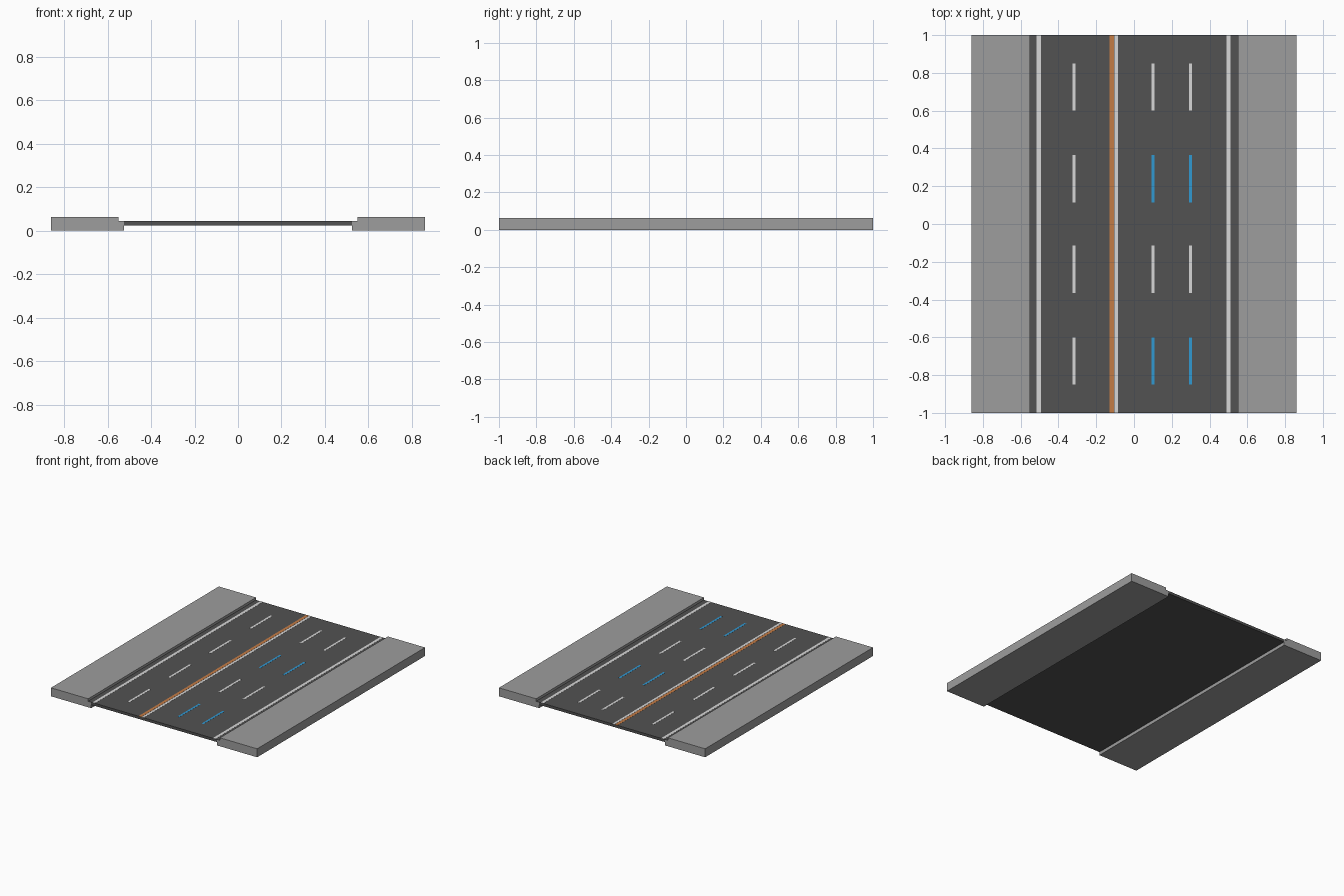
import bpy, bmesh

if "Cube" in bpy.data.objects:
    bpy.data.objects.remove(bpy.data.objects["Cube"])


def material(name, rgb):
    m = bpy.data.materials.new(name)
    m.diffuse_color = (*rgb, 1.0)
    m.use_nodes = True
    m.node_tree.nodes["Principled BSDF"].inputs["Base Color"].default_value = m.diffuse_color
    return m


CONCRETE = material("concrete grey", (0.34, 0.34, 0.34))
ASPHALT = material("asphalt grey", (0.085, 0.085, 0.085))
WHITE = material("marking white", (0.68, 0.68, 0.68))
ORANGE = material("marking orange", (0.55, 0.20, 0.06))
BLUE = material("marking blue", (0.03, 0.32, 0.65))


def extrude_profile(name, points, y0, y1, mat):
    """Closed x/z profile extruded along the road direction."""
    bm = bmesh.new()
    face = bm.faces.new([bm.verts.new((x, y0, z)) for x, z in points])
    out = bmesh.ops.extrude_face_region(bm, geom=[face])
    verts = [v for v in out["geom"] if isinstance(v, bmesh.types.BMVert)]
    bmesh.ops.translate(bm, verts=verts, vec=(0, y1 - y0, 0))
    bmesh.ops.recalc_face_normals(bm, faces=bm.faces[:])
    mesh = bpy.data.meshes.new(name)
    bm.to_mesh(mesh)
    bm.free()
    mesh.materials.append(mat)
    obj = bpy.data.objects.new(name, mesh)
    bpy.context.collection.objects.link(obj)
    return obj


TOP = 0.045      # road surface
LEDGE = 0.0437   # sidewalk ledge carrying the road edge
WALK = 0.064     # sidewalk surface

# Sidewalks, stepped on the road side
for side, label in ((-1, "left"), (1, "right")):
    profile = [(0.86, 0), (0.86, WALK), (0.55, WALK),
               (0.55, LEDGE), (0.525, LEDGE), (0.525, 0)]
    extrude_profile(label + "_sidewalk", [(side * x, z) for x, z in profile],
                    -1, 1, CONCRETE)

# Road slab, its thin top lip resting on the sidewalk ledges
half = [(0.525, 0.025), (0.525, LEDGE), (0.55, LEDGE), (0.55, TOP)]
extrude_profile("road", half + [(-x, z) for x, z in reversed(half)],
                -1, 1, ASPHALT)


def stripe(name, x0, x1, y0, y1, mat):
    z0, z1 = TOP - 0.001, TOP + 0.0008
    extrude_profile(name, [(x0, z0), (x1, z0), (x1, z1), (x0, z1)], y0, y1, mat)


# Continuous edge and centre lines
stripe("left_edge_line", -0.515, -0.493, -1, 1, WHITE)
stripe("right_edge_line", 0.490, 0.512, -1, 1, WHITE)
stripe("centre_line_orange", -0.130, -0.107, -1, 1, ORANGE)
stripe("centre_line_white", -0.104, -0.086, -1, 1, WHITE)

# Dashed lane lines; every second row is blue on the right-hand lanes
for row, y in enumerate((0.725, 0.24, -0.24, -0.725)):
    for lane, x in enumerate((-0.317, 0.10, 0.30)):
        mat = BLUE if lane > 0 and row % 2 else WHITE
        stripe(f"lane_dash_{lane}_{row}", x - 0.008, x + 0.008,
               y - 0.125, y + 0.125, mat)
